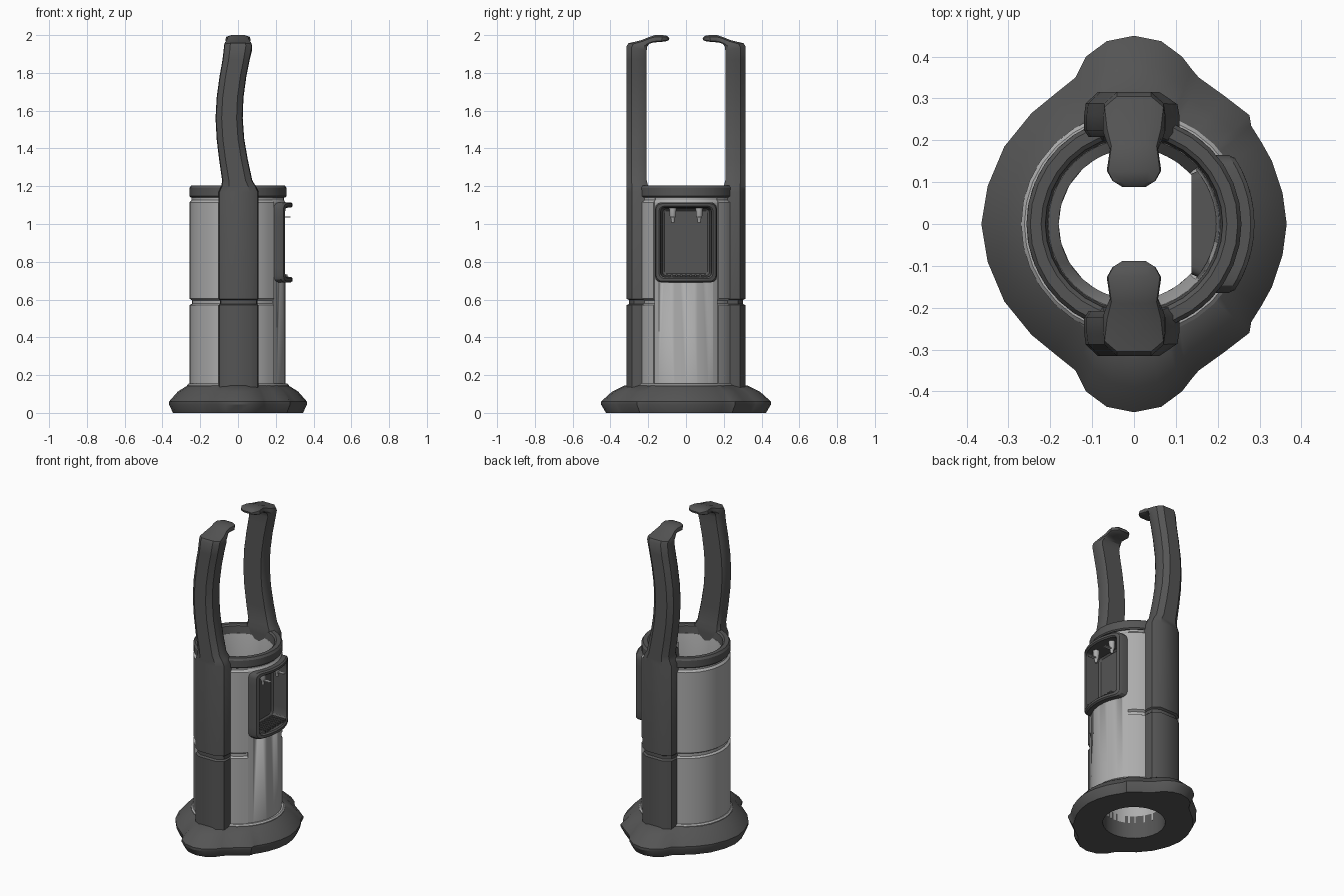
import bpy, bmesh
from math import sin, cos, radians, sqrt, pi

if "Cube" in bpy.data.objects:
    bpy.data.objects.remove(bpy.data.objects["Cube"])


def material(name, v):
    m = bpy.data.materials.new(name)
    m.diffuse_color = (v, v, v, 1)
    m.use_nodes = True
    m.node_tree.nodes["Principled BSDF"].inputs["Base Color"].default_value = m.diffuse_color
    return m


DARK = material("dark_grey", 0.09)
LIGHT = material("light_grey", 0.42)


def loft(name, loops, mat, wrap=False, angle=30):
    """Skin a list of equal-length closed loops; cap the ends or wrap round."""
    bm = bmesh.new()
    rows = [[bm.verts.new(p) for p in lp] for lp in loops]
    n = len(rows[0])
    pairs = list(zip(rows, rows[1:])) + ([(rows[-1], rows[0])] if wrap else [])
    for a, b in pairs:
        for i in range(n):
            j = (i + 1) % n
            bm.faces.new((a[i], a[j], b[j], b[i]))
    if not wrap:
        bm.faces.new(rows[0][::-1])
        bm.faces.new(rows[-1])
    bmesh.ops.recalc_face_normals(bm, faces=bm.faces)
    me = bpy.data.meshes.new(name)
    bm.to_mesh(me)
    bm.free()
    me.materials.append(mat)
    ob = bpy.data.objects.new(name, me)
    bpy.context.collection.objects.link(ob)
    bpy.ops.object.select_all(action='DESELECT')
    ob.select_set(True)
    bpy.context.view_layer.objects.active = ob
    bpy.ops.object.shade_smooth_by_angle(angle=radians(angle))
    return ob


def lathe(name, profile, mat, a0=0, a1=360, steps=32):
    """Turn a closed (radius, z) profile about z, fully or through a sector."""
    full = a1 - a0 == 360
    angs = [radians(a0 + (a1 - a0) * i / steps) for i in range(steps + (not full))]
    return loft(name, [[(r * cos(a), r * sin(a), z) for r, z in profile] for a in angs], mat, full)


def box(name, x, y, z, mat):
    return loft(name, [[(x[0], y[0], h), (x[1], y[0], h), (x[1], y[1], h), (x[0], y[1], h)] for h in z], mat)


# Lobed base with a sloping top and a central hole
half = [(.365, 0), (.355, .075), (.33, .15), (.305, .195), (.28, .235), (.276, .26), (.215, .307),
        (.155, .35), (.138, .37), (.115, .40), (.065, .437), (0, .45), (-.065, .437), (-.115, .40),
        (-.14, .35), (-.19, .31), (-.245, .265), (-.31, .185), (-.35, .09), (-.365, 0)]
outline = half + [(x, -y) for x, y in half[-2:0:-1]]


def base_ring(f, z):
    pts = []
    for x, y in outline:
        r = sqrt(x * x + y * y)
        ri = .262 + .056 * max(0, 1 - (x / .16) ** 2)
        k = (r + (ri - r) * f) / r
        pts.append((x * k, y * k, z))
    return pts


def hole_ring(z):
    return [(.18 * x / sqrt(x * x + y * y), .18 * y / sqrt(x * x + y * y), z) for x, y in outline]


loft("base", [hole_ring(0), base_ring(.2, 0), base_ring(0, .045), base_ring(0, .06),
              base_ring(.45, .113), base_ring(.95, .145), base_ring(1.1, .145), hole_ring(.145)], DARK, True)
lathe("base_trim", [(.2, .13), (.27, .13), (.27, .147), (.262, .155), (.2, .155)], LIGHT)

# Body shell with a seam groove, and an ungrooved front panel
lathe("body_shell", [(.18, .1), (.257, .1), (.257, .57), (.244, .578), (.244, .596), (.257, .605),
                     (.257, 1.115), (.245, 1.127), (.245, 1.15), (.205, 1.15), (.18, 1.0)],
      LIGHT, 42, 318, 30)
panel = lathe("front_panel", [(.18, .1), (.251, .1), (.251, 1.115), (.243, 1.127), (.243, 1.15),
                              (.205, 1.15), (.18, 1.0)], LIGHT, -42, 42, 12)
cutter = box("panel_cutter", (.1, .4), (-.14, .14), (.705, 1.1), DARK)
cutter.hide_render = True
cutter.hide_set(True)
cut = panel.modifiers.new("opening", 'BOOLEAN')
cut.object = cutter
cut.solver = 'EXACT'

# Top rim
lathe("top_rim", [(.205, 1.14), (.25, 1.14), (.257, 1.147), (.257, 1.19), (.248, 1.203),
                  (.222, 1.203), (.212, 1.195)], DARK)


# Columns rising into curved arms with inward hooks
def section(s, cx, w, outer, inner):
    shape = [(-.55, 0), (.55, 0), (.95, .25), (1, .5), (1, .85), (.85, 1),
             (-.85, 1), (-1, .85), (-1, .5), (-.95, .25)]
    return [(cx + w * u, s * (outer[0] + (inner[0] - outer[0]) * t),
             outer[1] + (inner[1] - outer[1]) * t) for u, t in shape]


column = [(.1, .106, .315), (.57, .106, .315), (.577, .099, .302), (.597, .099, .302),
          (.604, .106, .315), (1.17, .106, .315), (1.2, .092, .315)]
arm = [(1.23, -.004, .08), (1.34, -.024, .076), (1.45, -.04, .073), (1.56, -.047, .072),
       (1.67, -.042, .071), (1.78, -.027, .071), (1.87, -.01, .072)]
hook = [(.075, (.315, 1.94), (.208, 1.92)), (.074, (.305, 1.957), (.205, 1.94)),
        (.068, (.24, 1.972), (.196, 1.953)), (.057, (.19, 1.992), (.175, 1.96)),
        (.06, (.165, 2.0), (.16, 1.962)), (.065, (.125, 2.0), (.13, 1.964)),
        (.052, (.1, 1.996), (.108, 1.967)), (.03, (.088, 1.985), (.092, 1.972))]
for s, side in ((-1, "front"), (1, "rear")):
    loops = [section(s, .003, w, (y, z), (.2, z)) for z, w, y in column]
    loops += [section(s, cx, w, (.315, z), (.208, z)) for z, cx, w in arm]
    loops += [section(s, 0, w, o, i) for w, o, i in hook]
    loft(side + "_column_arm", loops, DARK, angle=35)


# Dispenser alcove: rounded frame wrapped round the body
def frame_loop(hy, z0, z1, rad, radius=None, x=None):
    pts = []
    corners = [(hy - rad, z1 - rad, 0), (-hy + rad, z1 - rad, 90),
               (-hy + rad, z0 + rad, 180), (hy - rad, z0 + rad, 270)]
    for k, (cy, cz, a) in enumerate(corners):
        arc = [(cy + rad * cos(radians(a + d)), cz + rad * sin(radians(a + d))) for d in (0, 30, 60, 90)]
        ny, nz, na = corners[(k + 1) % 4]
        end = (ny + rad * cos(radians(na)), nz + rad * sin(radians(na)))
        p = arc[-1]
        pts += arc + [(p[0] + (end[0] - p[0]) * i / 8, p[1] + (end[1] - p[1]) * i / 8) for i in range(1, 8)]
    return [(x if x is not None else sqrt(radius ** 2 - y * y), y, z) for y, z in pts]


loft("dispenser_alcove", [
    frame_loop(.12, .73, 1.08, .02, x=.137), frame_loop(.138, .71, 1.095, .02, x=.18),
    frame_loop(.14, .71, 1.095, .02, radius=.235), frame_loop(.165, .69, 1.115, .035, radius=.24),
    frame_loop(.165, .69, 1.115, .035, radius=.279), frame_loop(.158, .697, 1.108, .03, radius=.288),
    frame_loop(.143, .712, 1.094, .025, radius=.288), frame_loop(.135, .72, 1.087, .02, radius=.28),
    frame_loop(.125, .727, 1.08, .02, x=.16), frame_loop(.115, .737, 1.07, .015, x=.152)], DARK)

# Drip grille slats
for i in range(9):
    y = -.1 + i * .025
    box(f"drip_slat_{i}", (.17, .262), (y - .006, y + .006), (.72, .733), DARK)

# Two taps with levers
for s, side in ((-1, "left"), (1, "right")):
    rings = [(.008, 1.008), (.011, 1.03), (.017, 1.045), (.019, 1.085)]
    loft(side + "_tap", [[(.225 + r * cos(i * pi / 6), s * .07 + r * sin(i * pi / 6), z)
                          for i in range(12)] for r, z in rings], LIGHT)
    box(side + "_tap_lever", (.22, .278), (s * .07 - .01, s * .07 + .01), (1.034, 1.04), LIGHT)
